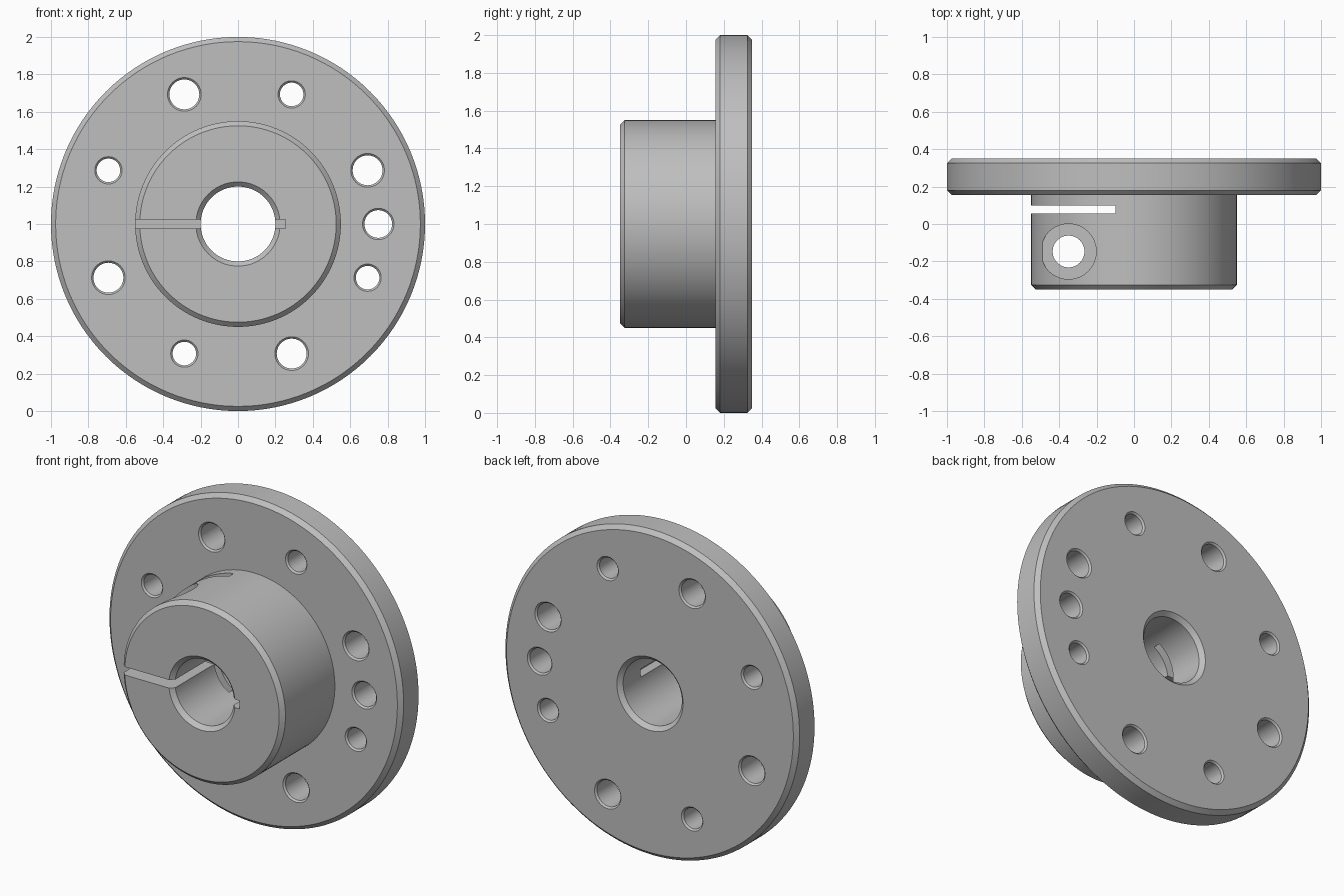
import bpy, bmesh
from math import radians, sin, cos
from mathutils import Matrix, Vector

cube = bpy.data.objects.get("Cube")
if cube:
    bpy.data.objects.remove(cube, do_unlink=True)

FRONT, STEP, BACK = -0.35, 0.155, 0.35   # hub face, flange face, rear face
CHAMFER = 0.025
CENTRE = Vector((0, 0, 1))

steel = bpy.data.materials.new("grey steel")
steel.use_nodes = True
grey = (0.52, 0.52, 0.52, 1)
steel.diffuse_color = grey
steel.node_tree.nodes["Principled BSDF"].inputs["Base Color"].default_value = grey


def finish(name, bm):
    bmesh.ops.remove_doubles(bm, verts=bm.verts, dist=1e-5)
    bmesh.ops.recalc_face_normals(bm, faces=bm.faces)
    mesh = bpy.data.meshes.new(name)
    bm.to_mesh(mesh)
    bm.free()
    mesh.materials.append(steel)
    obj = bpy.data.objects.new(name, mesh)
    bpy.context.collection.objects.link(obj)
    return obj


def lathe(name, profile, steps, centre, axis="Y"):
    """Revolve a closed (radius, distance along axis) outline."""
    bm = bmesh.new()
    verts = [bm.verts.new((r, y, 0)) for r, y in profile]
    edges = [bm.edges.new((verts[i - 1], verts[i])) for i in range(len(verts))]
    bmesh.ops.spin(bm, geom=verts + edges, cent=(0, 0, 0), axis=(0, 1, 0),
                   angle=radians(360), steps=steps)
    # Drop the zero-area edge left along the axis of solid cutters
    bmesh.ops.remove_doubles(bm, verts=bm.verts, dist=1e-5)
    loose = [e for e in bm.edges if not e.link_faces]
    bmesh.ops.delete(bm, geom=loose, context="EDGES")
    turn = Matrix.Rotation(radians(90), 4, "X") if axis == "Z" else Matrix()
    bm.transform(Matrix.Translation(centre) @ turn)
    return finish(name, bm)


def box(name, low, high):
    low, high = Vector(low), Vector(high)
    bm = bmesh.new()
    bmesh.ops.create_cube(bm, size=1)
    bm.transform(Matrix.Translation((low + high) / 2) @ Matrix.Diagonal((high - low).to_4d()))
    return finish(name, bm)


def rod(name, radius, start, end, centre, axis):
    return lathe(name, [(0, start), (radius, start), (radius, end), (0, end)], 48, centre, axis)


def bolt_hole(radius, angle):
    """Through hole in the flange, countersunk slightly at both ends."""
    wide, over = radius + 0.01, 0.02
    outline = [(0, STEP - over), (wide, STEP - over), (wide, STEP), (radius, STEP + 0.01),
               (radius, BACK - 0.01), (wide, BACK), (wide, BACK + over), (0, BACK + over)]
    a = radians(angle)
    return lathe("hole_cutter", outline, 40, CENTRE + Vector((cos(a), 0, sin(a))) * 0.75)


# Hub and flange in one turned piece with a chamfered bore
hub, rim, bore, c = 0.55, 1.0, 0.2, CHAMFER
collar = lathe("flanged_clamp_collar", [
    (bore + c, FRONT), (hub - c, FRONT), (hub, FRONT + c), (hub, STEP),
    (rim - c, STEP), (rim, STEP + c), (rim, BACK - c), (rim - c, BACK),
    (bore + c, BACK), (bore, BACK - c), (bore, FRONT + c)], 128, CENTRE)

# Bolt circle: alternating sizes, plus one extra hole on the left
cutters = [bolt_hole(0.063 if i % 2 else 0.08, 22.5 + 45 * i) for i in range(8)]
cutters.append(bolt_hole(0.074, 0))

# Clamp: cross slot behind the jaw, split through the wall, keyway opposite
cutters.append(box("cross_slot_cutter", (-0.7, 0.055, 0.3), (-0.1, 0.1, 1.7)))
cutters.append(box("split_cutter", (-0.7, -0.5, 0.975), (-0.1, 0.08, 1.025)))
cutters.append(box("keyway_cutter", (0.1, -0.5, 0.975), (0.255, STEP, 1.025)))

# Clamp screw hole with a counterbore on top
screw = Vector((-0.35, -0.147, 1))
cutters.append(rod("screw_cutter", 0.085, -0.7, 0.7, screw, "Z"))
cutters.append(rod("counterbore_cutter", 0.148, 0.25, 0.7, screw, "Z"))

for cutter in cutters:
    cutter.hide_render = True
    cut = collar.modifiers.new(cutter.name, "BOOLEAN")
    cut.operation, cut.solver, cut.object = "DIFFERENCE", "EXACT", cutter

# Bake the cuts, then remove the cutters
bpy.context.view_layer.update()
graph = bpy.context.evaluated_depsgraph_get()
baked = bpy.data.meshes.new_from_object(collar.evaluated_get(graph))
collar.modifiers.clear()
collar.data = baked
for cutter in cutters:
    bpy.data.objects.remove(cutter, do_unlink=True)
baked.shade_smooth()
baked.set_sharp_from_angle(angle=radians(30))
